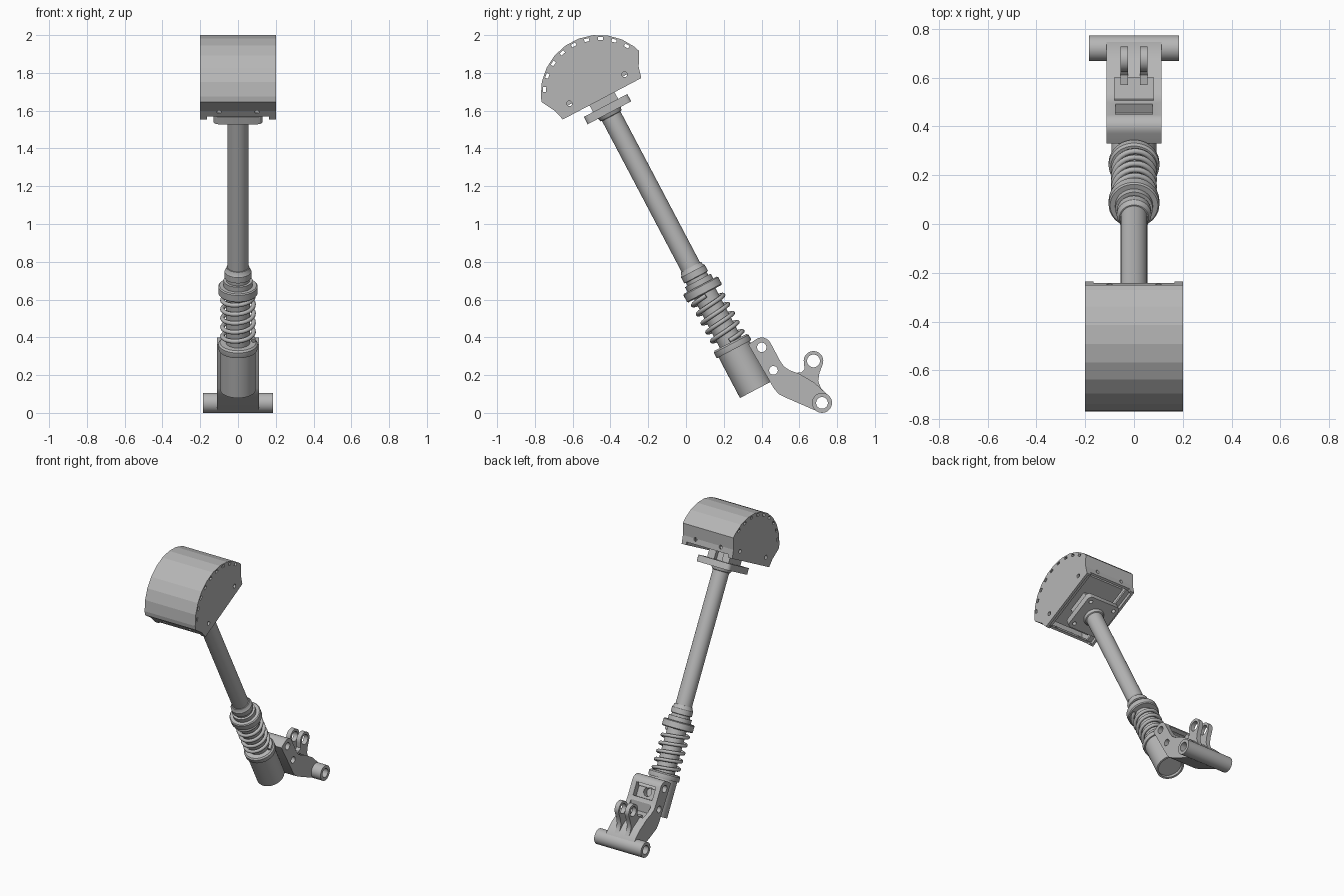
import bpy, bmesh
from math import radians, sin, cos, pi
from mathutils import Matrix, Vector

if "Cube" in bpy.data.objects:
    bpy.data.objects.remove(bpy.data.objects["Cube"])

grey = bpy.data.materials.new("satin_grey")
grey.use_nodes = True
grey.diffuse_color = (0.47, 0.47, 0.47, 1)
grey.node_tree.nodes["Principled BSDF"].inputs["Base Color"].default_value = grey.diffuse_color

# Leaning frame: z runs up the strut, y points to its back
LEAN = Matrix.Translation((0, 0.368, 0.122)) @ Matrix.Rotation(radians(27.8), 4, 'X')
WORLD = Matrix.Identity(4)


def finish(name, bm, frame, angle=30):
    bmesh.ops.remove_doubles(bm, verts=bm.verts, dist=1e-5)
    bmesh.ops.recalc_face_normals(bm, faces=bm.faces)
    bm.transform(frame)
    mesh = bpy.data.meshes.new(name)
    bm.to_mesh(mesh)
    bm.free()
    obj = bpy.data.objects.new(name, mesh)
    bpy.context.collection.objects.link(obj)
    mesh.materials.append(grey)
    smooth(obj, angle)
    return obj


def activate(obj):
    bpy.ops.object.select_all(action='DESELECT')
    obj.select_set(True)
    bpy.context.view_layer.objects.active = obj


def smooth(obj, angle=30):
    activate(obj)
    bpy.ops.object.shade_smooth_by_angle(angle=radians(angle))


def prism(name, pts, x0, x1, frame=LEAN, angle=30):
    """Side profile in (y, z) extruded along x."""
    bm = bmesh.new()
    face = bm.faces.new([bm.verts.new((x0, y, z)) for y, z in pts])
    ext = bmesh.ops.extrude_face_region(bm, geom=[face])["geom"]
    moved = [v for v in ext if isinstance(v, bmesh.types.BMVert)]
    bmesh.ops.translate(bm, verts=moved, vec=(x1 - x0, 0, 0))
    return finish(name, bm, frame, angle)


def box(name, x, y, z, frame=LEAN):
    return prism(name, [(y[0], z[0]), (y[1], z[0]), (y[1], z[1]), (y[0], z[1])], *x, frame)


def lathe(name, profile, frame=LEAN, seg=40):
    """Closed (radius, height) outline spun around z."""
    bm = bmesh.new()
    verts = [bm.verts.new((r, 0, z)) for r, z in profile]
    edges = [bm.edges.new(p) for p in zip(verts, verts[1:])]
    bmesh.ops.spin(bm, geom=verts + edges, cent=(0, 0, 0), axis=(0, 0, 1),
                   angle=2 * pi, steps=seg, use_duplicate=False)
    return finish(name, bm, frame)


def rod(name, axis, centre, r, half, frame=LEAN):
    turn = Vector((0, 0, 1)).rotation_difference(Vector(axis)).to_matrix().to_4x4()
    return lathe(name, [(0, -half), (r, -half), (r, half), (0, half)],
                 frame @ Matrix.Translation(centre) @ turn, 28)


def cut(obj, cutters, angle=30):
    for c in cutters:
        mod = obj.modifiers.new("cut", 'BOOLEAN')
        mod.operation, mod.solver, mod.object = 'DIFFERENCE', 'EXACT', c
        activate(obj)
        bpy.ops.object.modifier_apply(modifier=mod.name)
        bpy.data.objects.remove(c)
    smooth(obj, angle)


def arc(cy, cz, r, a0, a1, n):
    angles = [radians(a0 + (a1 - a0) * i / n) for i in range(n + 1)]
    return [(cy + r * cos(a), cz + r * sin(a)) for a in angles]


X, Y, Z = (1, 0, 0), (0, 1, 0), (0, 0, 1)
HUB = 1.774

# Hollow half drum with faceted top
outer = [(0.235, 1.742), (0.25, 1.80), (0.291, 1.875)] + arc(0, HUB, 0.31, 24.75, 155.25, 9) \
    + [(-0.291, 1.875), (-0.25, 1.80), (-0.235, 1.742)]
drum = prism("drum_housing", outer, -0.2, 0.2, angle=8)
inner = [(0.215, 1.70), (0.23, 1.80), (0.265, 1.875)] + arc(0, HUB, 0.283, 24.75, 155.25, 9) \
    + [(-0.265, 1.875), (-0.23, 1.80), (-0.215, 1.70)]
cutters = [prism("c", inner, -0.182, 0.182),
           box("c", (-0.165, 0.165), (-0.4, 0.4), (1.70, 1.762))]
for k in range(9):  # slots along the rim of both end plates
    spot = LEAN @ Matrix.Translation((0, 0, HUB)) @ Matrix.Rotation(radians(32 + 14.5 * k), 4, 'X')
    cutters.append(box("c", (-0.3, 0.3), (0.282, 0.298), (-0.013, 0.013), spot))
for side in (-1, 1):
    cutters.append(rod("c", X, (0, side * 0.165, 1.80), 0.014, 0.3))
    cutters.append(rod("c", Y, (side * 0.1, 0, 1.794), 0.012, 0.4))
cut(drum, cutters, 8)

# Mounting parts under the drum
for side, label in ((-1, "right"), (1, "left")):
    box(label + "_drum_ledge", sorted((side * 0.15, side * 0.185)), (-0.222, 0.222), (1.764, 1.778))
    box(label + "_mount_block", sorted((side * 0.03, side * 0.085)), (-0.075, 0.075), (1.70, 1.80))
box("drum_mount_board", (-0.15, 0.15), (-0.2, 0.2), (1.795, 1.815))
box("mount_core", (-0.04, 0.04), (-0.045, 0.045), (1.70, 1.80))

# Square flange with clipped corners and four bolt holes
bm = bmesh.new()
bmesh.ops.create_cube(bm, size=1, matrix=Matrix.Translation((0, 0, 1.68)) @ Matrix.Diagonal((0.26, 0.26, 0.044, 1)))
corners = [e for e in bm.edges if abs(e.verts[0].co.z - e.verts[1].co.z) > 0.01]
bmesh.ops.bevel(bm, geom=corners, offset=0.025, segments=3, profile=0.5, affect='EDGES')
flange = finish("top_flange", bm, LEAN)
cut(flange, [rod("c", Z, (sx * 0.095, sy * 0.095, 1.68), 0.013, 0.1)
             for sx in (-1, 1) for sy in (-1, 1)])

# Long tube and its weld collar
lathe("main_tube", [(0, 0.66), (0.055, 0.66), (0.055, 1.66), (0, 1.66)])
lathe("tube_collar", [(0.05, 1.635), (0.062, 1.64), (0.07, 1.66), (0.05, 1.66)])

# Stepped damper shaft with upper spring seat
lathe("damper_shaft", [(0, 0.2), (0.064, 0.2), (0.064, 0.575), (0.098, 0.575), (0.104, 0.581),
                       (0.104, 0.62), (0.098, 0.626), (0.077, 0.626), (0.077, 0.655), (0.062, 0.655),
                       (0.062, 0.672), (0.071, 0.675), (0.071, 0.71), (0.065, 0.718),
                       (0.06, 0.735), (0, 0.735)])

# Lower cylinder with spring seat and recessed end
lathe("lower_cylinder", [(0, 0.02), (0.08, 0.02), (0.08, 0), (0.093, 0), (0.093, 0.243), (0.102, 0.243),
                         (0.104, 0.25), (0.104, 0.275), (0.095, 0.284), (0, 0.284)])

# Coil spring
curve = bpy.data.curves.new("coil_spring", 'CURVE')
curve.dimensions = '3D'
curve.bevel_depth, curve.bevel_resolution, curve.use_fill_caps = 0.012, 2, True
turns, steps = 5, 28
line = curve.splines.new('POLY')
line.points.add(turns * steps)
for i, p in enumerate(line.points):
    a = 2 * pi * i / steps
    p.co = (*(LEAN @ Vector((0.083 * cos(a), 0.083 * sin(a), 0.294 + 0.27 * i / (turns * steps)))), 1)
spring = bpy.data.objects.new("coil_spring", curve)
bpy.context.collection.objects.link(spring)
curve.materials.append(grey)
activate(spring)
bpy.ops.object.convert(target='MESH')
smooth(bpy.context.object, 60)

# Swing bracket body with rear window, step and pin holes
END = (0, 0.72, 0.053)
body = prism("bracket_body", [(0.33, 0.362)] + arc(0.401, 0.347, 0.052, 125, 30, 6)
             + [(0.50, 0.272), (0.52, 0.245), (0.55, 0.225), (0.60, 0.207), (0.68, 0.16), (0.745, 0.10),
                (0.76, 0.053), (0.70, 0.006), (0.53, 0.08), (0.49, 0.10), (0.465, 0.13)],
             -0.112, 0.112, WORLD)
cut(body, [box("c", (-0.075, 0.075), (0.145, 0.3), (0.09, 0.18)),
           rod("c", Y, (0, 0.15, 0.135), 0.03, 0.045),
           prism("c", [(0.50, 0.32), (0.512, 0.20), (0.60, 0.19), (0.60, 0.32)], -0.08, 0.08, WORLD),
           rod("c", X, (0, 0.401, 0.347), 0.025, 0.3, WORLD),
           rod("c", X, (0, 0.463, 0.225), 0.023, 0.3, WORLD),
           rod("c", X, END, 0.04, 0.3, WORLD)])

# Cross tube at the foot
pivot = rod("pivot_tube", X, END, 0.053, 0.185, WORLD)
cut(pivot, [rod("c", X, END, 0.031, 0.3, WORLD)])

# Pair of upright lugs
for side, label in ((-1, "right"), (1, "left")):
    lug = prism(label + "_lug", [(0.57, 0.17), (0.57, 0.21), (0.61, 0.215), (0.628, 0.232)]
                + arc(0.675, 0.275, 0.052, 190, -25, 14)
                + [(0.706, 0.21), (0.70, 0.17), (0.712, 0.135), (0.745, 0.095), (0.70, 0.09)],
                *sorted((side * 0.024, side * 0.056)), WORLD)
    cut(lug, [rod("c", X, (0, 0.675, 0.275), 0.034, 0.3, WORLD)])
